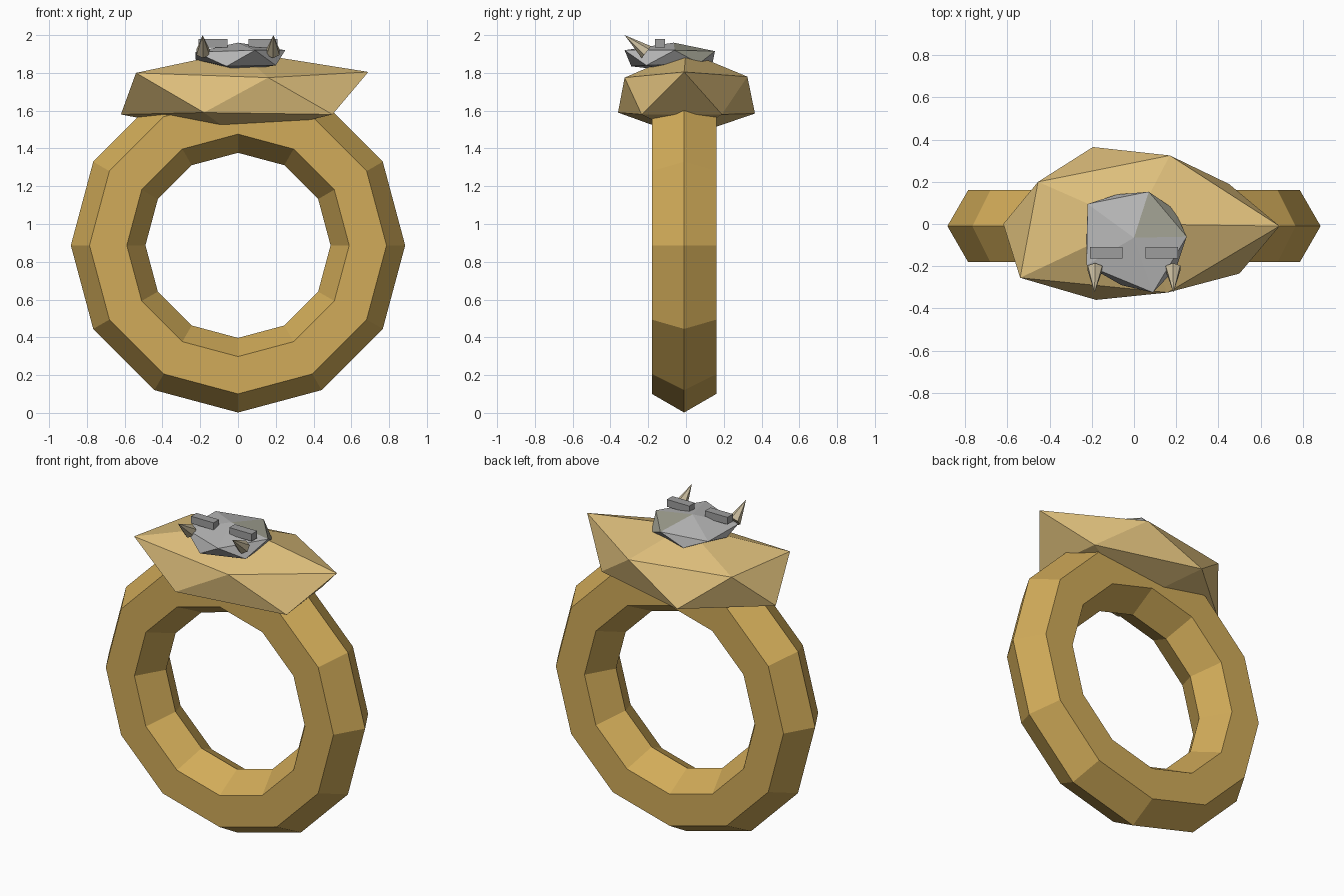
import bpy, math
from mathutils import Vector

if "Cube" in bpy.data.objects:
    bpy.data.objects.remove(bpy.data.objects["Cube"])


def material(name, rgb):
    m = bpy.data.materials.new(name)
    m.diffuse_color = (*rgb, 1)
    m.use_nodes = True
    m.node_tree.nodes["Principled BSDF"].inputs["Base Color"].default_value = m.diffuse_color
    return m


gold = material("gold", (0.64, 0.41, 0.10))
pale_gold = material("pale gold", (0.73, 0.52, 0.20))
silver = material("silver grey", (0.48, 0.48, 0.48))
moss = material("mossy grey", (0.36, 0.36, 0.29))
dark_grey = material("dark grey", (0.34, 0.34, 0.34))
bone = material("bone", (0.58, 0.50, 0.34))


def faceted_stone(name, bottom, lower, upper, top, mats):
    """Uneven 20-sided stone: two staggered rings of five points and two poles."""
    verts = [bottom] + lower + upper + [top]
    faces = []
    for i in range(5):
        j = (i + 1) % 5
        lo, lo2, up, up2 = 1 + i, 1 + j, 6 + i, 6 + j
        faces += [(0, lo2, lo), (lo, lo2, up), (lo2, up2, up), (up, up2, 11)]
    mesh = bpy.data.meshes.new(name)
    mesh.from_pydata(verts, [], faces)
    for m in mats:
        mesh.materials.append(m)
    obj = bpy.data.objects.new(name, mesh)
    bpy.context.collection.objects.link(obj)
    return obj


# Band: twelve segments with a six-sided section
bpy.ops.mesh.primitive_torus_add(
    major_segments=12, minor_segments=6, major_radius=0.6875, minor_radius=0.1975,
    location=(0, -0.01, 0.887), rotation=(math.pi / 2, 0, 0))
band = bpy.context.object
band.name = "ring_band"
band.data.materials.append(gold)

# Setting: wide uneven slab on top of the band.
# Rings run anticlockwise; each upper point sits between two lower points.
faceted_stone(
    "setting", (0, 0, 1.46),
    [(0.50, -0.235, 1.58), (0.45, 0.19, 1.58), (-0.195, 0.365, 1.585),
     (-0.62, 0.0, 1.58), (-0.18, -0.36, 1.59)],
    [(0.69, -0.01, 1.805), (0.17, 0.325, 1.78), (-0.455, 0.20, 1.79),
     (-0.54, -0.255, 1.80), (0.16, -0.325, 1.775)],
    (0, 0, 1.915), [pale_gold])

# Head stone
head = faceted_stone(
    "head_stone", (0, -0.08, 1.81),
    [(0.20, -0.21, 1.84), (0.19, 0.07, 1.85), (-0.08, 0.14, 1.85),
     (-0.225, -0.08, 1.87), (-0.06, -0.29, 1.835)],
    [(0.25, -0.06, 1.92), (0.07, 0.153, 1.915), (-0.22, 0.095, 1.91),
     (-0.225, -0.195, 1.91), (0.09, -0.325, 1.92)],
    (0, -0.065, 1.96), [silver, moss])
# Mossy patch on the faces that look towards the back right
for p in head.data.polygons:
    if p.normal.z > 0 and p.center.x > 0.08 and p.center.y > -0.03:
        p.material_index = 1

for side, label in ((-1, "left"), (1, "right")):
    # Brow blocks
    bpy.ops.mesh.primitive_cube_add(size=1, location=(side * 0.132, -0.137, 1.957))
    brow = bpy.context.object
    brow.name = label + "_brow"
    brow.scale = (0.155, 0.054, 0.045)
    brow.data.materials.append(dark_grey)

    # Tusks: cones leaning forward and up
    base = Vector((side * 0.185, -0.21, 1.91))
    tip = Vector((side * 0.187, -0.325, 2.0))
    axis = tip - base
    bpy.ops.mesh.primitive_cone_add(
        vertices=6, radius1=0.04, radius2=0, depth=axis.length,
        location=(base + tip) / 2,
        rotation=axis.to_track_quat('Z', 'Y').to_euler())
    tusk = bpy.context.object
    tusk.name = label + "_tusk"
    tusk.data.materials.append(bone)
